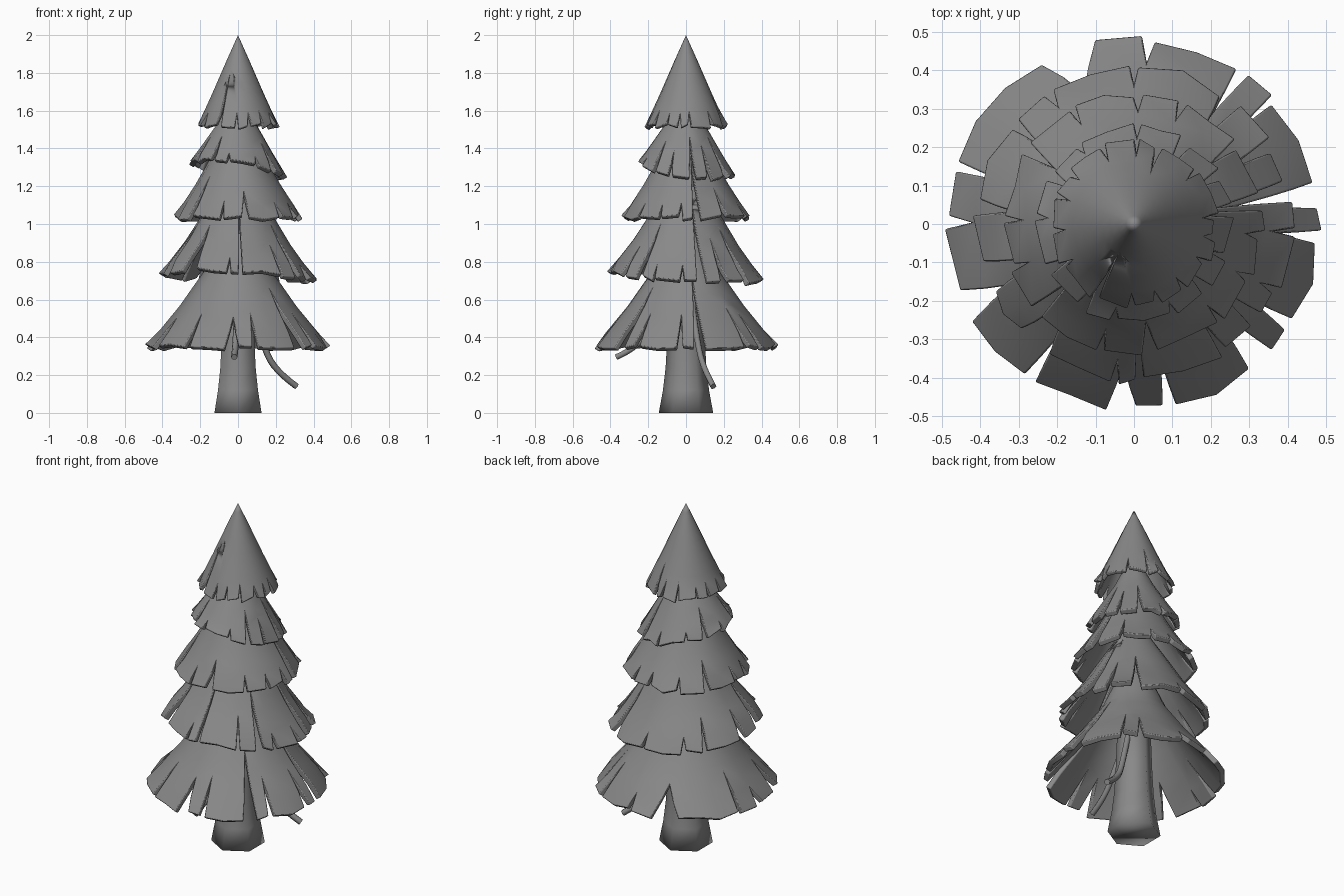
import bpy, bmesh, math, random
from math import radians, cos, sin

if "Cube" in bpy.data.objects:
    bpy.data.objects.remove(bpy.data.objects["Cube"])

random.seed(4)
ROWS = 9
grey = bpy.data.materials.new("dark_grey")
grey.diffuse_color = (0.25, 0.25, 0.25, 1)
grey.use_nodes = True
grey.node_tree.nodes["Principled BSDF"].inputs["Base Color"].default_value = grey.diffuse_color


def finish(obj, angle=35):
    obj.data.materials.append(grey)
    bpy.ops.object.select_all(action='DESELECT')
    obj.select_set(True)
    bpy.context.view_layer.objects.active = obj
    bpy.ops.object.shade_smooth_by_angle(angle=radians(angle))


def mesh_object(name, bm):
    me = bpy.data.meshes.new(name)
    bm.to_mesh(me)
    bm.free()
    obj = bpy.data.objects.new(name, me)
    bpy.context.collection.objects.link(obj)
    return obj


def sample(profile, t):
    f = t * (len(profile) - 1)
    i = min(int(f), len(profile) - 2)
    f -= i
    return [a + (b - a) * f for a, b in zip(profile[i], profile[i + 1])]


# Foliage tier: a flaring skirt of thick fronds cut by V-shaped gaps.
# gaps = (middle angle, width in degrees, depth in rows)
def tier(name, profile, gaps, tilt=(0, 0), thick=0.03):
    bm = bmesh.new()
    (ra, za), (rb, zb) = profile[0], profile[-1]
    slant = math.atan2(za - zb, rb - ra)
    inset = (thick * sin(slant), thick * cos(slant))
    gaps = sorted((g[0] % 360, g[1], g[2]) for g in gaps)
    for k, g0 in enumerate(gaps):
        g1 = gaps[(k + 1) % len(gaps)]
        end = g1[0] + (360 if k == len(gaps) - 1 else 0)
        cols = max(1, round((end - g0[0]) / 19))
        # ragged lower corners
        rag = [(random.uniform(-.01, .012), random.uniform(-.016, .012)) for _ in range(cols + 1)]
        outer, inner = [], []
        for i in range(ROWS + 1):
            t = i / ROWS
            r, z = sample(profile, t)
            last = i == ROWS
            a0 = g0[0] + g0[1] / 2 * max(0, i - ROWS + g0[2]) / g0[2]
            a1 = end - g1[1] / 2 * max(0, i - ROWS + g1[2]) / g1[2]
            for grid, dr, dz in ((outer, 0, 0), (inner, *inset)):
                row = []
                for j in range(cols + 1):
                    a = radians(a0 + (a1 - a0) * j / cols)
                    rr = max(0, r - dr + (rag[j][0] if last else 0))
                    zz = z - dz + t * (tilt[0] * cos(a) + tilt[1] * sin(a)) + (rag[j][1] if last else 0)
                    row.append(bm.verts.new((rr * cos(a), rr * sin(a), zz)))
                grid.append(row)
        for i in range(ROWS):
            (o, p), (n, m) = outer[i:i + 2], inner[i:i + 2]
            for j in range(cols):
                bm.faces.new((o[j], p[j], p[j + 1], o[j + 1]))
                bm.faces.new((n[j], n[j + 1], m[j + 1], m[j]))
            if i >= ROWS - g0[2]:
                bm.faces.new((o[0], n[0], m[0], p[0]))
            if i >= ROWS - g1[2]:
                bm.faces.new((o[-1], p[-1], m[-1], n[-1]))
        for j in range(cols):
            bm.faces.new((outer[-1][j], inner[-1][j], inner[-1][j + 1], outer[-1][j + 1]))
    bmesh.ops.remove_doubles(bm, verts=bm.verts, dist=0.0002)
    # soften the lower rims
    obj = mesh_object(name, bm)
    b = obj.modifiers.new("soft_edges", 'BEVEL')
    b.width, b.segments, b.limit_method, b.angle_limit = 0.005, 2, 'ANGLE', radians(50)
    finish(obj)
    return obj


tier("foliage_bottom", [(.09, .95), (.18, .75), (.31, .565), (.483, .355)],
     [(9, 8, 5), (-4, 4, 2), (-33, 4, 2), (-47, 9, 4), (-79, 4, 2), (-94, 9, 2),
      (-124, 4, 2), (-154, 10, 2), (179.5, 4, 1), (162, 3, 2), (111, 18, 2),
      (85.5, 4, 1), (54.5, 4, 2), (42, 2, 2)])
tier("foliage_lower", [(.09, 1.2), (.18, 1.06), (.28, .90), (.41, .725)],
     [(12, 8, 6), (-3, 3, 1), (-25, 3, 1), (-38, 6, 4), (-55, 3, 2), (-88, 3, 6),
      (-97, 3, 1), (-130, 14, 4), (-160, 12, 4), (174, 6, 2), (140, 4, 2),
      (123, 4, 1), (90, 3, 1), (52, 8, 4), (30, 5, 3)], (-.02, -.025))
tier("foliage_middle", [(.06, 1.48), (.14, 1.36), (.225, 1.21), (.335, 1.04)],
     [(10, 8, 5), (-5, 4, 1), (-25, 4, 1), (-48, 3, 1), (-83, 7, 2), (-105, 3, 1),
      (-138, 6, 3), (-160, 3, 1), (178, 3, 1), (145, 6, 2), (118, 3, 1),
      (88, 4, 1), (68, 4, 1), (38, 4, 2)])
tier("foliage_upper", [(.05, 1.64), (.11, 1.52), (.18, 1.41), (.255, 1.295)],
     [(8, 8, 4), (-20, 4, 2), (-42, 7, 3), (-66, 4, 1), (-102, 4, 1), (-122, 7, 3),
      (-152, 7, 3), (176, 4, 1), (150, 7, 3), (125, 4, 1), (88, 4, 1), (58, 8, 4),
      (30, 6, 3)], (-.035, -.03))
tier("foliage_top", [(0, 2.0), (.063, 1.86), (.135, 1.695), (.215, 1.52)],
     [(5, 4, 1), (-28, 4, 1), (-52, 4, 1), (-73, 5, 1), (-92, 5, 1), (-118, 5, 3),
      (-150, 4, 1), (-175, 4, 1), (160, 4, 1), (141, 4, 1), (112, 4, 1),
      (88, 3, 1), (72, 5, 2), (40, 4, 1), (-10, 5, 1)], thick=0.022)

# Trunk: six-sided, flared at the foot
bm = bmesh.new()
rings = []
for r, z in [(.144, 0), (.122, .12), (.108, .24), (.1, .38), (.085, .8)]:
    rings.append([bm.verts.new((r * cos(radians(30 + 60 * k)), r * sin(radians(30 + 60 * k)), z))
                  for k in range(6)])
for lo, hi in zip(rings, rings[1:]):
    for k in range(6):
        bm.faces.new((lo[k], lo[(k + 1) % 6], hi[(k + 1) % 6], hi[k]))
bm.faces.new(rings[0][::-1])
bm.faces.new(rings[-1])
finish(mesh_object("trunk", bm), 100)


# Drooping twigs under the lowest tier
def twig(name, pts, radius):
    cu = bpy.data.curves.new(name, 'CURVE')
    cu.dimensions = '3D'
    cu.bevel_depth, cu.bevel_resolution, cu.use_fill_caps = radius, 1, True
    cu.materials.append(grey)
    sp = cu.splines.new('NURBS')
    sp.points.add(len(pts) - 1)
    for p, co in zip(sp.points, pts):
        p.co = (*co, 1)
    sp.use_endpoint_u, sp.order_u, sp.resolution_u = True, 3, 4
    bpy.context.collection.objects.link(bpy.data.objects.new(name, cu))


twig("twig_right", [(.06, .03, .6), (.13, .06, .36), (.2, .1, .22), (.31, .145, .14)], .017)
twig("twig_front", [(0, -.08, .6), (-.01, -.2, .42), (-.015, -.29, .33), (-.02, -.37, .295)], .017)
